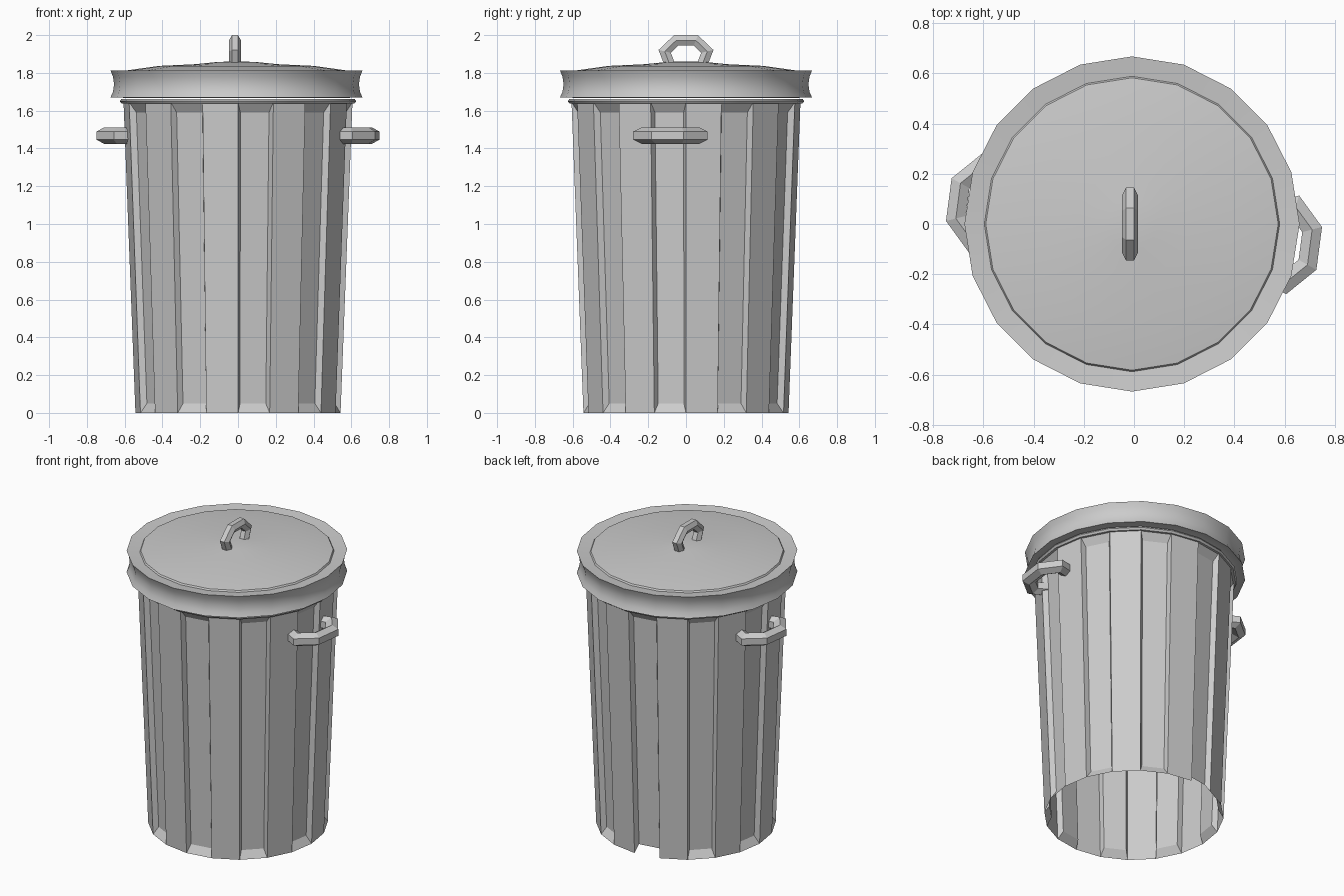
import bpy, bmesh
from math import sin, cos, pi, radians
from mathutils import Vector, Matrix

if "Cube" in bpy.data.objects:
    bpy.data.objects.remove(bpy.data.objects["Cube"])

N = 20  # sides of the can


def make_object(name, bm, smooth=None, recalc=True):
    if recalc:
        bmesh.ops.recalc_face_normals(bm, faces=bm.faces)
    me = bpy.data.meshes.new(name)
    bm.to_mesh(me)
    bm.free()
    ob = bpy.data.objects.new(name, me)
    bpy.context.collection.objects.link(ob)
    if smooth:
        bpy.ops.object.select_all(action='DESELECT')
        ob.select_set(True)
        bpy.context.view_layer.objects.active = ob
        bpy.ops.object.shade_smooth_by_angle(angle=radians(smooth))
    return ob


def polar(r, step, z):
    # step counts side widths from the front (-y) towards +x
    a = 2 * pi * step / N
    return Vector((r * sin(a), -r * cos(a), z))


def lathe(name, profile, closed=False, smooth=None, cx=0.0):
    bm = bmesh.new()
    rings = []
    for r, z in profile:
        if r == 0:
            rings.append([bm.verts.new((cx, 0, z))] * N)
        else:
            rings.append([bm.verts.new(polar(r, k, z) + Vector((cx, 0, 0))) for k in range(N)])
    pairs = list(zip(rings, rings[1:]))
    if closed:
        pairs.append((rings[-1], rings[0]))
    for a, b in pairs:
        for k in range(N):
            j = (k + 1) % N
            quad = [a[k], a[j], b[j], b[k]]
            bm.faces.new(list(dict.fromkeys(quad)))
    return make_object(name, bm, smooth)


def arch_handle(name, matrix):
    # hexagonal bar swept along an arch in the local YZ plane
    path = [Vector((0, y, z)) for y, z in
            [(-.088, -.15), (-.113, -.086), (-.052, -.028),
             (.052, -.028), (.113, -.086), (.088, -.15)]]
    bm = bmesh.new()
    rings = []
    for i, p in enumerate(path):
        d0 = (p - path[i - 1]).normalized() if i else None
        d1 = (path[i + 1] - p).normalized() if i < len(path) - 1 else None
        d0, d1 = d0 or d1, d1 or d0
        t = (d0 + d1).normalized()
        n = Vector((1, 0, 0)).cross(t) / t.dot(d0)
        rings.append([bm.verts.new(p + .032 * (cos(k * pi / 3) * Vector((1, 0, 0)) + sin(k * pi / 3) * n))
                      for k in range(6)])
    for a, b in zip(rings, rings[1:]):
        for k in range(6):
            j = (k + 1) % 6
            bm.faces.new((a[k], a[j], b[j], b[k]))
    bm.faces.new(rings[0])
    bm.faces.new(rings[-1])
    bm.transform(matrix)
    return make_object(name, bm)


# Can body: tapered and open below, every second panel sunk in with sloped ends
R0, R1, H = .543, .606, 1.645
DEPTH, INSET = .034, .07
bm = bmesh.new()
low = [bm.verts.new(polar(R0, k, 0)) for k in range(N)]
top = [bm.verts.new(polar(R1, k, H)) for k in range(N)]
for k in range(N):
    j = (k + 1) % N
    outer = [low[k], low[j], top[j], top[k]]
    if k % 2:
        bm.faces.new(outer)
        continue
    inner = []
    for s, z in ((k + INSET, .05), (k + 1 - INSET, .05), (k + 1 - INSET, H - .055), (k + INSET, H - .055)):
        inner.append(bm.verts.new(polar(R0 + (R1 - R0) * z / H - DEPTH, s, z)))
    bm.faces.new(inner)
    for i in range(4):
        if k == 10 and i == 0:
            continue  # small notch at the foot of the back panel
        m = (i + 1) % 4
        bm.faces.new((outer[i], outer[m], inner[m], inner[i]))
make_object("can_body", bm, recalc=False)

# Rolled rim at the mouth of the can
lathe("can_rim", [(.600, 1.638), (.617, 1.638), (.626, 1.650), (.617, 1.663), (.600, 1.663)],
      closed=True, smooth=30)

# Lid: shallow stepped dome with a waisted skirt
lathe("lid", [(0, 1.861), (.10, 1.858), (.22, 1.846), (.41, 1.837), (.582, 1.813), (.588, 1.803),
              (.667, 1.812), (.654, 1.78), (.648, 1.74), (.654, 1.70), (.667, 1.67), (.625, 1.675), (.60, 1.668)],
      smooth=30, cx=-.008)

# Lid handle
arch_handle("lid_handle", Matrix.Translation((-.016, 0, 2.0)))

# Side handles: the same arch laid flat and scaled up
for name, turn in (("right_handle", -7.5), ("left_handle", 172.5)):
    arch_handle(name, Matrix.Rotation(radians(turn), 4, 'Z')
                @ Matrix.Translation((.744, 0, 1.468))
                @ Matrix.Rotation(radians(90), 4, 'Y')
                @ Matrix.Scale(1.36, 4))
